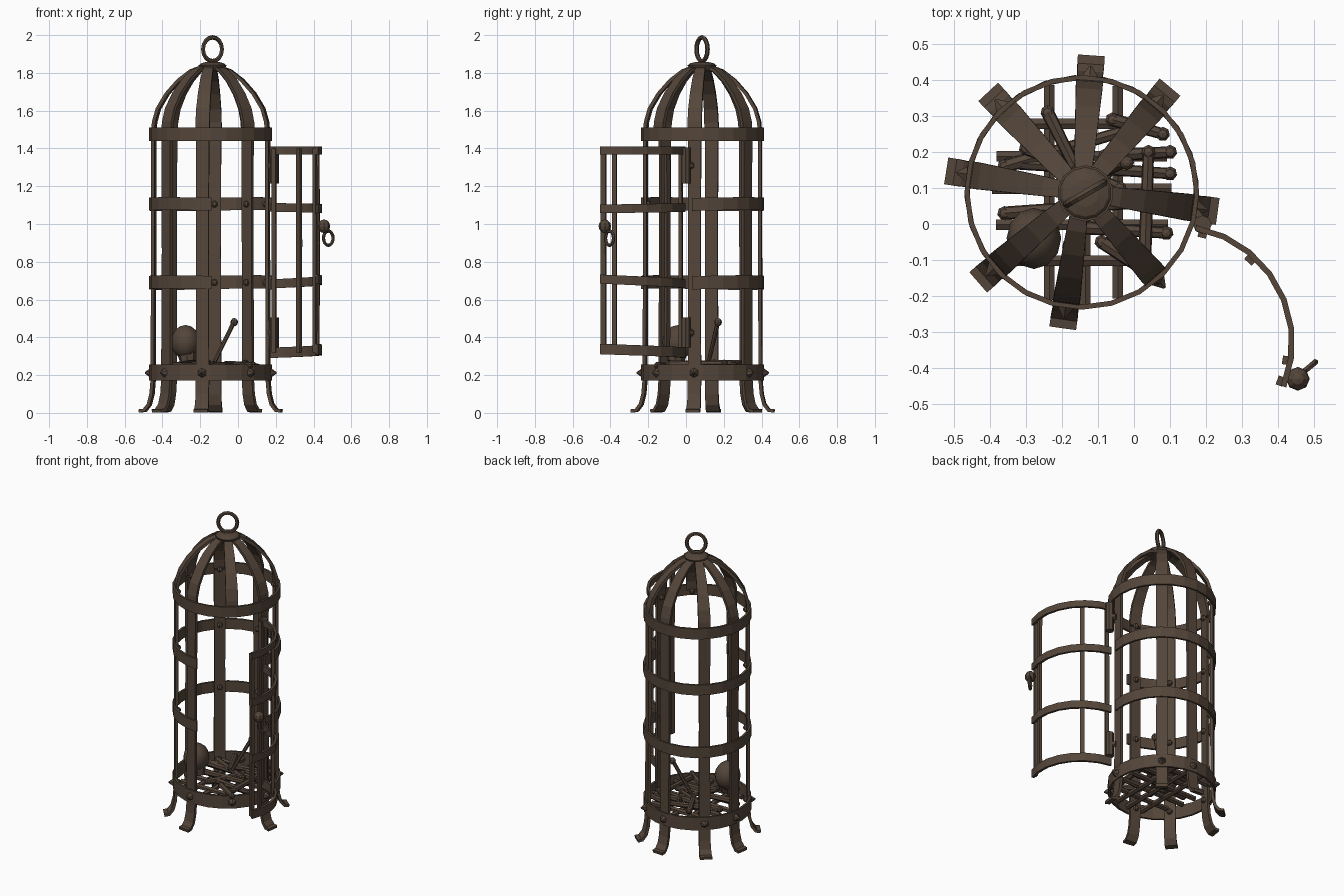
import bpy, bmesh, math, random
from mathutils import Vector, Matrix

if "Cube" in bpy.data.objects:
    bpy.data.objects.remove(bpy.data.objects["Cube"])

random.seed(4)
iron = bpy.data.materials.new("dark brown iron")
iron.diffuse_color = (0.088, 0.060, 0.042, 1)
iron.use_nodes = True
iron.node_tree.nodes["Principled BSDF"].inputs["Base Color"].default_value = iron.diffuse_color
CAGE = (-0.145, 0.088)                       # cage axis
DOOR = (0.115, -0.33)                        # axis of the swung-open door arc
BARS = [-8, 50, 86, 133, 171, 221, 262]      # full-height bars
ALL = BARS + [311]                           # plus the one above the doorway


def finish(name, bm, smooth=False):
    bmesh.ops.recalc_face_normals(bm, faces=bm.faces)
    me = bpy.data.meshes.new(name)
    bm.to_mesh(me)
    bm.free()
    me.materials.append(iron)
    ob = bpy.data.objects.new(name, me)
    bpy.context.collection.objects.link(ob)
    if smooth:
        for p in me.polygons:
            p.use_smooth = True
    return ob


def sweep(name, sections, closed=False):
    """Skin a list of equal-sized loops of points."""
    bm = bmesh.new()
    loops = [[bm.verts.new(p) for p in s] for s in sections]
    n, k = len(loops), len(loops[0])
    for i in range(n if closed else n - 1):
        a, b = loops[i], loops[(i + 1) % n]
        for j in range(k):
            bm.faces.new((a[j], a[(j + 1) % k], b[(j + 1) % k], b[j]))
    if not closed:
        bm.faces.new(loops[0])
        bm.faces.new(loops[-1])
    return finish(name, bm)


def polar(c, r, deg, z):
    a = math.radians(deg)
    return Vector((c[0] + r * math.cos(a), c[1] + r * math.sin(a), z))


def band(name, c, r, a0, a1, z, h, t=0.014, rise=0.0, wobble=0.0):
    """Flat iron hoop or arc."""
    full = abs(a1 - a0) >= 360
    n = max(6, round(abs(a1 - a0) / 15))
    secs = []
    for i in range(n if full else n + 1):
        u = i / n
        a = a0 + (a1 - a0) * u
        zz = z + rise * u + wobble * math.sin(math.radians(2 * a))
        secs.append([polar(c, r + dr, a, zz + dz) for dr, dz in
                     ((0, -h / 2), (t, -h / 2), (t, h / 2), (0, h / 2))])
    return sweep(name, secs, full)


def strip(name, c, deg, prof, t):
    """Flat strap following (radius, height, width) points in a radial plane."""
    a = math.radians(deg)
    side = Vector((-math.sin(a), math.cos(a), 0))
    secs = []
    for i, (r, z, w) in enumerate(prof):
        p0, p1 = prof[max(i - 1, 0)], prof[min(i + 1, len(prof) - 1)]
        d = Vector((p1[0] - p0[0], p1[1] - p0[1])).normalized()
        nr, nz = d.y * t / 2, -d.x * t / 2
        lo, hi = polar(c, r - nr, deg, z - nz), polar(c, r + nr, deg, z + nz)
        s = side * w / 2
        secs.append([lo - s, lo + s, hi + s, hi - s])
    return sweep(name, secs)


def rod(name, p, q, r1, r2, seg=7):
    p, q = Vector(p), Vector(q)
    bm = bmesh.new()
    m = Matrix.Translation((p + q) / 2) @ (q - p).to_track_quat('Z', 'Y').to_matrix().to_4x4()
    bmesh.ops.create_cone(bm, cap_ends=True, segments=seg, radius1=r1, radius2=r2,
                          depth=(q - p).length, matrix=m)
    return finish(name, bm)


def ball(name, p, size, u=10, v=7, smooth=False):
    bm = bmesh.new()
    bmesh.ops.create_uvsphere(bm, u_segments=u, v_segments=v, radius=1,
                              matrix=Matrix.Translation(p) @ Matrix.Diagonal((*size, 1)))
    return finish(name, bm, smooth)


def loop(name, c, rx, rz, tube, yaw):
    """Upright ring turned about z."""
    d = Vector((math.cos(math.radians(yaw)), math.sin(math.radians(yaw)), 0))
    s, up = Vector((-d.y, d.x, 0)), Vector((0, 0, 1))
    secs = []
    for i in range(16):
        a = i * math.tau / 16
        out = d * math.cos(a) + up * math.sin(a)
        mid = Vector(c) + d * rx * math.cos(a) + up * rz * math.sin(a)
        secs.append([mid + out * tube * math.cos(b) + s * tube * math.sin(b)
                     for b in (k * math.tau / 6 for k in range(6))])
    return sweep(name, secs, True)


# upright bars with flared feet, and the dome straps
FOOT = [(0.380, 0.010, 0.075), (0.352, 0.014, 0.075), (0.328, 0.045, 0.072),
        (0.314, 0.10, 0.07), (0.308, 0.17, 0.07), (0.305, 0.85, 0.066), (0.305, 1.47, 0.07)]
DOME = [(0.305, 1.48, 0.075), (0.300, 1.54, 0.075), (0.280, 1.61, 0.073),
        (0.232, 1.69, 0.068), (0.170, 1.76, 0.062), (0.105, 1.81, 0.055), (0.045, 1.832, 0.045)]
for a in ALL:
    strip("dome_strap", CAGE, a, DOME, 0.018)
    if a in BARS:
        strip("upright_bar", CAGE, a, FOOT, 0.018)

# hoops: full ones at base and shoulder, open ones at the doorway
band("base_hoop", CAGE, 0.312, 0, 360, 0.214, 0.085)
band("shoulder_hoop", CAGE, 0.312, 0, 360, 1.475, 0.07)
band("lower_hoop", CAGE, 0.312, -10, 271, 0.69, 0.07, wobble=0.004)
band("upper_hoop", CAGE, 0.312, -10, 271, 1.105, 0.068, wobble=0.003)

# pointed studs outside and round rivets inside
for a in ALL:
    rod("base_stud", polar(CAGE, 0.322, a, 0.212), polar(CAGE, 0.352, a, 0.212), 0.026, 0.004, 6)
    for z in (0.212, 0.69, 1.105, 1.475):
        if a in BARS or z in (0.212, 1.475):
            ball("rivet", polar(CAGE, 0.294, a, z), (0.018, 0.018, 0.018), 7, 5)

# crown cap and hanging ring
top = Vector((-0.135, 0.085, 0))
rod("crown_collar", top + Vector((0, 0, 1.812)), top + Vector((0, 0, 1.842)), 0.062, 0.078, 14)
ball("crown_cap", top + Vector((0, 0, 1.84)), (0.074, 0.074, 0.02), 14, 6)
loop("hanging_ring", top + Vector((0, 0, 1.925)), 0.058, 0.063, 0.012, 30)

# open door: four curved hoops, four thin bars
for z, h, rise in ((0.318, 0.055, 0.02), (0.683, 0.048, 0.025), (1.088, 0.046, -0.008), (1.39, 0.042, 0.0)):
    band("door_hoop", DOOR, 0.316, 80, -22, z, h, 0.016, rise)
for a, w in ((76, 0.024), (48, 0.028), (-9, 0.024), (-20, 0.026)):
    strip("door_bar", DOOR, a, [(0.310, 0.32, w), (0.312, 0.9, w), (0.310, 1.40, w)], 0.018)

# hinges
for z0, z1 in ((0.345, 0.505), (1.215, 1.405)):
    rod("hinge_barrel", (0.19, -0.002, z0), (0.19, -0.002, z1), 0.026, 0.026, 8)
    rod("hinge_pin", (0.165, 0.03, (z0 + z1) / 2), (0.19, 0, (z0 + z1) / 2), 0.02, 0.02, 6)

# latch and its pull ring
ball("latch_knob", (0.455, -0.43, 0.988), (0.033, 0.033, 0.036), 8, 6)
loop("latch_ring", (0.478, -0.405, 0.925), 0.033, 0.038, 0.009, 40)

# floor grate inside the base hoop
for off in (-0.19, -0.09, 0.01, 0.1, 0.19):
    half = math.sqrt(0.312 ** 2 - off ** 2)
    x, y = CAGE[0] + off, CAGE[1] + off
    if abs(off) < 0.15:
        rod("grate_bar_long", (x, CAGE[1] - half, 0.212), (x, CAGE[1] + half, 0.212), 0.017, 0.017, 6)
    rod("grate_bar_cross", (CAGE[0] - half * 0.8, y, 0.222), (CAGE[0] + half * 0.8, y, 0.222), 0.017, 0.017, 6)

# loose bones and sticks lying on the grate
STICKS = [(-0.36, 0.16, -0.02, 0.26), (-0.08, 0.19, 0.10, 0.20), (-0.33, 0.17, 0.10, 0.14),
          (-0.24, 0.31, -0.16, 0.15), (-0.06, 0.29, 0.08, 0.25), (-0.36, 0.03, 0.02, 0.06),
          (-0.15, -0.01, 0.09, -0.025), (-0.09, -0.05, 0.06, -0.15), (0.03, -0.09, 0.04, 0.20),
          (-0.30, 0.21, -0.04, 0.10), (-0.18, -0.06, -0.07, 0.15)]
for x0, y0, x1, y1 in STICKS:
    z = random.uniform(0.24, 0.262)
    p, q = Vector((x0, y0, z)), Vector((x1, y1, z + random.uniform(-0.008, 0.008)))
    rod("floor_stick", p, q, 0.019, 0.016, 7)
    for e in (p, q):
        ball("stick_end", e, (0.021, 0.021, 0.019), 7, 5)

# leaning bone and the skull-like ball in the corner
rod("leaning_bone", (-0.125, 0.12, 0.27), (-0.025, 0.168, 0.475), 0.011, 0.012, 7)
ball("bone_knob", (-0.02, 0.17, 0.48), (0.02, 0.02, 0.022), 8, 6)
ball("corner_skull", (-0.278, -0.04, 0.375), (0.076, 0.085, 0.09), 12, 8, True)
rod("skull_jaw", (-0.262, -0.055, 0.27), (-0.27, -0.045, 0.33), 0.045, 0.055, 8)
